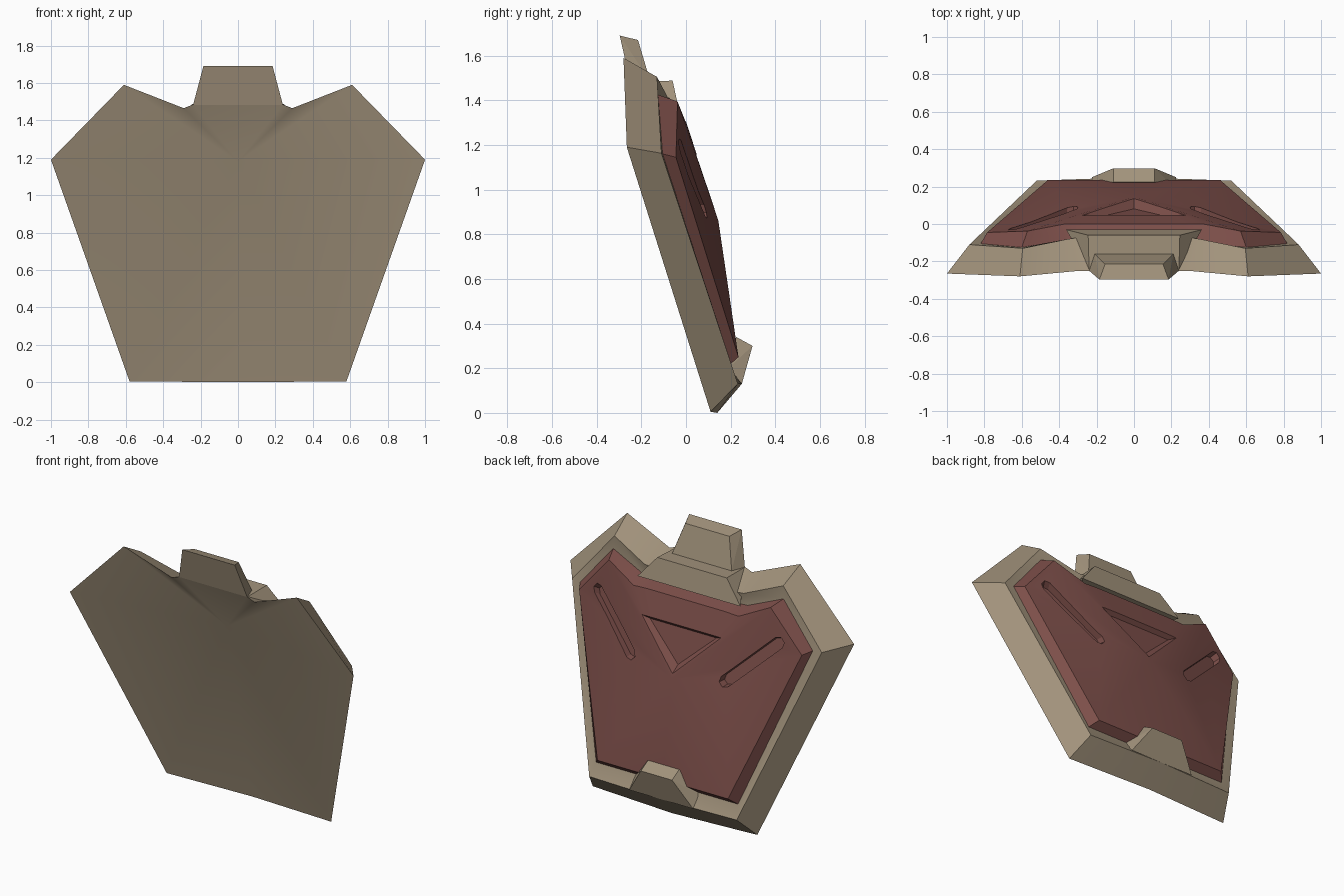
import bpy, bmesh
from mathutils import Vector

if "Cube" in bpy.data.objects:
    bpy.data.objects.remove(bpy.data.objects["Cube"])


def material(name, rgb):
    m = bpy.data.materials.new(name)
    m.diffuse_color = (*rgb, 1)
    m.use_nodes = True
    m.node_tree.nodes["Principled BSDF"].inputs["Base Color"].default_value = m.diffuse_color
    return m


tan = material("tan", (0.36, 0.29, 0.20))
red = material("dull red", (0.205, 0.078, 0.068))


def finish(bm, name, mat):
    bmesh.ops.recalc_face_normals(bm, faces=bm.faces)
    me = bpy.data.meshes.new(name)
    bm.to_mesh(me)
    bm.free()
    ob = bpy.data.objects.new(name, me)
    bpy.context.collection.objects.link(ob)
    me.materials.append(mat)
    return ob


def smooth(ob):
    bpy.ops.object.select_all(action='DESELECT')
    ob.select_set(True)
    bpy.context.view_layer.objects.active = ob
    bpy.ops.object.shade_smooth_by_angle(angle=0.5)


def mirrored(half):
    """Close a half outline that runs from bottom centre up the +x side."""
    return half + [(-x, y, z) for x, y, z in reversed(half) if x > 0]


def layered(name, halves, start, end, mat):
    """Bridge matching outlines and close both ends with fans around a centre."""
    bm = bmesh.new()
    rings = [[bm.verts.new(p) for p in mirrored(h)] for h in halves]
    n = len(rings[0])
    for a, b in zip(rings, rings[1:]):
        for i in range(n):
            j = (i + 1) % n
            bm.faces.new((a[i], a[j], b[j], b[i]))
    for ring, centre in ((rings[0], start), (rings[-1], end)):
        c = bm.verts.new(centre)
        for i in range(n):
            bm.faces.new((ring[i], ring[(i + 1) % n], c))
    return finish(bm, name, mat)


def hull(name, points, mat):
    bm = bmesh.new()
    for p in points:
        bm.verts.new(p)
    bmesh.ops.convex_hull(bm, input=bm.verts)
    bmesh.ops.dissolve_limit(bm, angle_limit=0.02, verts=bm.verts, edges=bm.edges)
    return finish(bm, name, mat)


def both(points):
    return [(s * x, y, z) for x, y, z in points for s in (1, -1)]


# Outer shell: front outline, rear rim, inner lip
front = [(0, .14, 0), (.58, .11, .005), (1, -.265, 1.19), (.61, -.28, 1.59),
         (.29, -.25, 1.465), (.24, -.25, 1.485)]
rim = [(0, .25, .13), (.52, .232, .13), (.88, -.11, 1.163), (.595, -.13, 1.505),
       (.35, -.08, 1.41), (.28, -.07, 1.41)]
lip = [(0, .19, .21), (.5, .19, .21), (.82, -.105, 1.16), (.6, -.125, 1.425),
       (.365, -.1, 1.33), (.28, -.09, 1.33)]
smooth(layered("shell", [front, rim, lip], (0, -.11, 1.18), (0, .03, .86), tan))

# Raised back panel with a shallow central peak
top = [(0, .235, .25), (.46, .235, .25), (.785, -.045, 1.145), (.57, -.038, 1.395),
       (.37, 0, 1.30), (.27, 0, 1.305)]
panel = layered("back_panel", [lip, top], (0, .04, .86), (0, .145, .86), red)


def recess(outline, normal, depth, shrink):
    """Cut a tapered pocket into the panel."""
    pts = [Vector(p) for p in outline]
    c = sum(pts, Vector()) / len(pts)
    outer = [p + normal * .06 + (p - c) * (1 - shrink) * .06 / depth for p in pts]
    floor = [c + (p - c) * shrink - normal * depth for p in pts]
    cutter = hull("recess_cutter", outer + floor, red)
    cutter.hide_render = True
    mod = panel.modifiers.new("recess", 'BOOLEAN')
    mod.operation, mod.object, mod.solver = 'DIFFERENCE', cutter, 'EXACT'
    bpy.context.view_layer.objects.active = panel
    bpy.ops.object.modifier_apply(modifier=mod.name)
    bpy.data.objects.remove(cutter)


# Central triangular recess
recess([(-.30, .055, 1.165), (.30, .055, 1.165), (0, .125, .895)],
       Vector((0, .96, .28)), .035, .78)

# Slanted side slots with pointed corners
for s in (1, -1):
    n = Vector((s * .15, .957, .24)).normalized()
    a, b = Vector((s * .66, -.03, 1.215)), Vector((s * .31, .09, .885))
    u = (b - a).normalized()
    v = n.cross(u).normalized()
    recess([a + v * .018, a - v * .018, a + u * .03 - v * .036, b - u * .03 - v * .036,
            b - v * .018, b + v * .018, b - u * .03 + v * .036, a + u * .03 + v * .036],
           n, .04, .93)
smooth(panel)

# Collar ledge and upright neck block
hull("collar", both([(.24, -.245, 1.483), (.245, -.06, 1.488), (.363, -.03, 1.35),
                     (.30, -.12, 1.34)]), tan)
hull("neck_block", both([(.185, -.297, 1.69), (.155, -.215, 1.67), (.21, -.16, 1.485),
                         (.24, -.25, 1.483)]), tan)

# Bottom tab rising over the panel edge
hull("bottom_tab", both([(.11, .298, .30), (.11, .225, .34), (.225, .25, .13),
                         (.225, .19, .20), (.11, .17, .20)]), tan)
